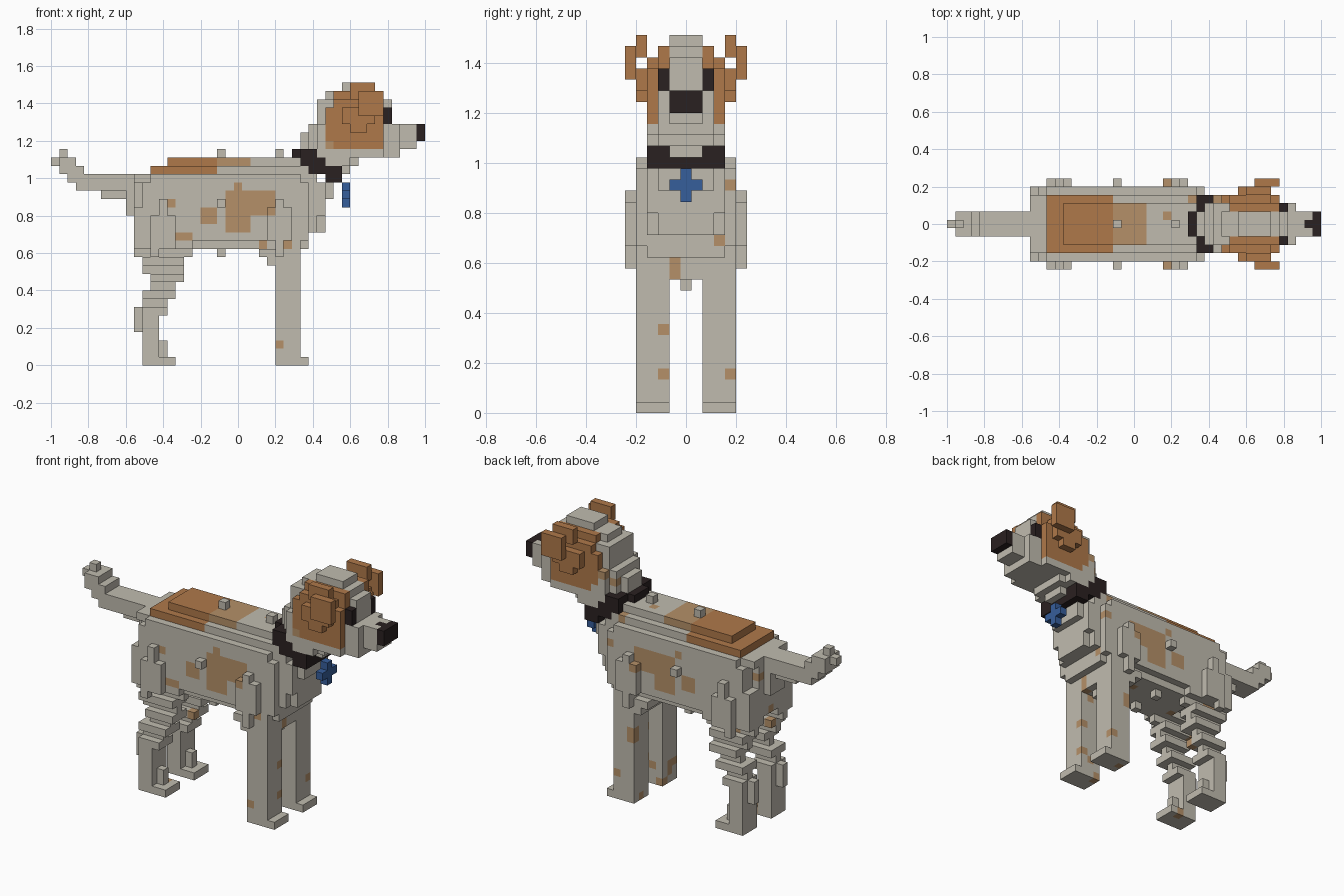
import bpy
import bmesh
import random

if "Cube" in bpy.data.objects:
    bpy.data.objects.remove(bpy.data.objects["Cube"], do_unlink=True)

U = 2 / 45          # edge of one block
rng = random.Random(7)
COLOURS = {
    "cream_fur": (0.53, 0.50, 0.43),
    "brown_fur": (0.43, 0.19, 0.068),
    "tan_fur": (0.46, 0.28, 0.14),
    "black": (0.023, 0.015, 0.015),
    "blue": (0.037, 0.112, 0.33),
}
NAMES = list(COLOURS)
CREAM, BROWN, TAN, BLACK, BLUE = range(5)
materials = []
for name, rgb in COLOURS.items():
    mat = bpy.data.materials.new(name)
    mat.use_nodes = True
    mat.diffuse_color = (*rgb, 1)
    bsdf = mat.node_tree.nodes["Principled BSDF"]
    bsdf.inputs["Base Color"].default_value = (*rgb, 1)
    bsdf.inputs["Roughness"].default_value = 0.9
    materials.append(mat)

cells = {}          # (i, j, k) -> (part, colour)


def span(r):
    return range(r[0], r[1] + 1) if isinstance(r, tuple) else (r,)


def fill(part, colour, i, j, k, sides=(1, -1)):
    """Fill a block range, mirrored across the middle of the body."""
    for a in span(i):
        for b in span(j):
            for c in span(k):
                for s in sides:
                    cells[a, b * s, c] = (part, colour)


def leg(name, j, rows):
    """Stack of rows (k range, i range) on both sides of the body."""
    for k, i in rows:
        for side, s in (("left", 1), ("right", -1)):
            fill(f"{side}_{name}", CREAM, i, j, k, (s,))


# Body: barrel, stepped back, belly and chest
for i, j, k in [
    ((11, 30), (0, 4), (15, 21)), ((10, 10), (0, 4), (15, 18)),
    (10, (0, 2), (19, 21)), (9, (0, 1), (18, 20)),
    ((12, 29), 4, 22), ((10, 31), (0, 3), 22),
    ((12, 30), (0, 3), 23), ((14, 29), (0, 2), 24),
    ((15, 30), (0, 3), 14), ((25, 29), (0, 1), 13), ((26, 29), (0, 1), 12),
    (31, (0, 3), (16, 21)), (32, (0, 2), (16, 21)), (32, 3, (18, 21)),
    (33, (0, 2), (20, 21)),
]:
    fill("body", CREAM, i, j, k)

# Loose tufts on shoulders, thighs, back and belly
for i, j, k in [
    ((12, 14), 5, (14, 17)), (13, 5, (18, 19)), (12, 5, 13),
    ((26, 28), 5, (15, 18)), (27, 5, (13, 19)), (20, 5, 19),
    (20, 0, 25), (27, 0, 25), (20, 2, 13), (28, 0, 11),
]:
    fill("body", CREAM, i, j, k)

# Legs
leg("front_leg", (2, 4), [((0, 14), (27, 29)), (0, 30), (13, (25, 26)), (12, 26)])
leg("hind_leg", (2, 4), [
    ((13, 14), (10, 16)), ((11, 12), (11, 15)), (10, (12, 15)), (9, (12, 14)),
    (8, (11, 14)), (7, (11, 13)), (6, (11, 13)), ((1, 5), (11, 12)), (0, (11, 14))])
leg("hind_leg", 3, [((4, 6), 10), ((1, 2), 13)])

# Ragged fur along the hind legs
for (i, j, k) in list(cells):
    part = cells[i, j, k][0]
    edge = (i - 1, j, k) not in cells or (i + 1, j, k) not in cells
    if "hind" in part and 6 < k < 14 and edge and abs(j) != 3 and (j + k) % 2:
        del cells[i, j, k]

# Tail
for i, j, k in [(0, 0, 24), (1, (0, 1), (23, 24)), (1, 0, 25), (2, (0, 1), (22, 24)),
                (3, (0, 1), (21, 23)), ((4, 5), (0, 1), (21, 22)),
                ((6, 9), (0, 1), (21, 22)), ((6, 9), 0, 20)]:
    fill("tail", CREAM, i, j, k)

# Coat pattern: saddle, flank patches and scattered spots
spots = set()
for i, j, k in sorted(cells):
    if rng.random() < 0.022:
        spots.add((i, j, k))
        if rng.random() < 0.6:
            spots.add((i + rng.choice((0, 1)), j, k + rng.choice((-1, 0, 1))))
for (i, j, k), (part, colour) in list(cells.items()):
    saddle = k >= 23 and 12 <= i <= 19 and abs(j) <= 3
    rump = k >= 23 and 20 <= i <= 23 and abs(j) <= 2 and (i, j) != (20, 0)
    flank = abs(j) >= 3 and (21 <= i <= 23 and 16 <= k <= 20 or 24 <= i <= 26 and 18 <= k <= 20)
    hip = abs(j) >= 3 and i in (18, 19) and 17 <= k <= 18
    if saddle:
        cells[i, j, k] = (part, BROWN)
    elif rump or flank or hip or (i, j, k) in spots:
        cells[i, j, k] = (part, TAN)

# Neck
for i, j, k in [((32, 35), (0, 3), (24, 25)), (36, (0, 2), (24, 25)), (35, (0, 1), 23),
                ((31, 36), (0, 2), (26, 28)), ((32, 36), 3, (26, 28)), (30, (0, 1), (26, 27))]:
    fill("neck", CREAM, i, j, k)
for i, j, k in [(31, 2, 27), (33, -3, 26), (32, 3, 28)]:
    cells[i, j, k] = ("neck", TAN)

# Collar, stepping down to the throat, and its tag
for i, j, k in [(29, (0, 1), 25), ((30, 31), (0, 3), 25), ((30, 32), (0, 3), 24),
                ((31, 34), (0, 3), 23), ((33, 34), (0, 3), 22)]:
    fill("collar", BLACK, i, j, k)
fill("tag", BLUE, 35, 0, (19, 21))
fill("tag", BLUE, 35, 1, 20)

# Head: skull, crown, muzzle
for i, j, k in [((32, 39), (0, 2), (29, 31)), ((33, 39), (0, 1), 32), ((35, 38), (0, 1), 33),
                ((36, 39), (0, 3), 25), ((33, 40), (0, 2), (26, 28)),
                (40, (0, 1), (29, 31)), ((40, 41), (0, 2), (25, 28)),
                ((42, 43), (0, 1), (26, 28))]:
    fill("head", CREAM, i, j, k)
# Brown side patches
for i, j, k in [((34, 39), 2, (29, 32)), ((33, 39), 3, (27, 30)), ((34, 39), 3, 26),
                ((34, 38), 3, 31)]:
    fill("head", BROWN, i, j, k)
fill("eyes", BLACK, 40, 2, (29, 30))
fill("nose", BLACK, 44, (0, 1), (27, 28))
fill("nose", BLACK, 43, 0, 28)

# Folded ears
for side, s in (("left", 1), ("right", -1)):
    for i, j, k in [((36, 38), 4, (32, 33)), ((37, 39), 5, (30, 32)),
                    ((35, 38), 4, (29, 30)), ((36, 37), 4, 28)]:
        fill(side + "_ear", BROWN, i, j, k, (s,))

# Turn each part into a mesh of its exposed block faces
DIRECTIONS = [(axis, sign) for axis in range(3) for sign in (-1, 1)]
for part in sorted({p for p, _ in cells.values()}):
    bm = bmesh.new()
    verts = {}

    def corner(c):
        if c not in verts:
            verts[c] = bm.verts.new(((c[0] - 22.5) * U, (c[1] - 0.5) * U, c[2] * U))
        return verts[c]

    for cell, (owner, colour) in cells.items():
        if owner != part:
            continue
        for axis, sign in DIRECTIONS:
            beside = list(cell)
            beside[axis] += sign
            if tuple(beside) in cells:
                continue
            loop = []
            for a, b in ((0, 0), (1, 0), (1, 1), (0, 1)):
                c = list(cell)
                c[axis] += sign > 0
                c[(axis + 1) % 3] += a
                c[(axis + 2) % 3] += b
                loop.append(corner(tuple(c)))
            face = bm.faces.new(loop if sign > 0 else loop[::-1])
            face.material_index = colour
    mesh = bpy.data.meshes.new(part)
    bm.to_mesh(mesh)
    bm.free()
    for mat in materials:
        mesh.materials.append(mat)
    bpy.context.scene.collection.objects.link(bpy.data.objects.new(part, mesh))
